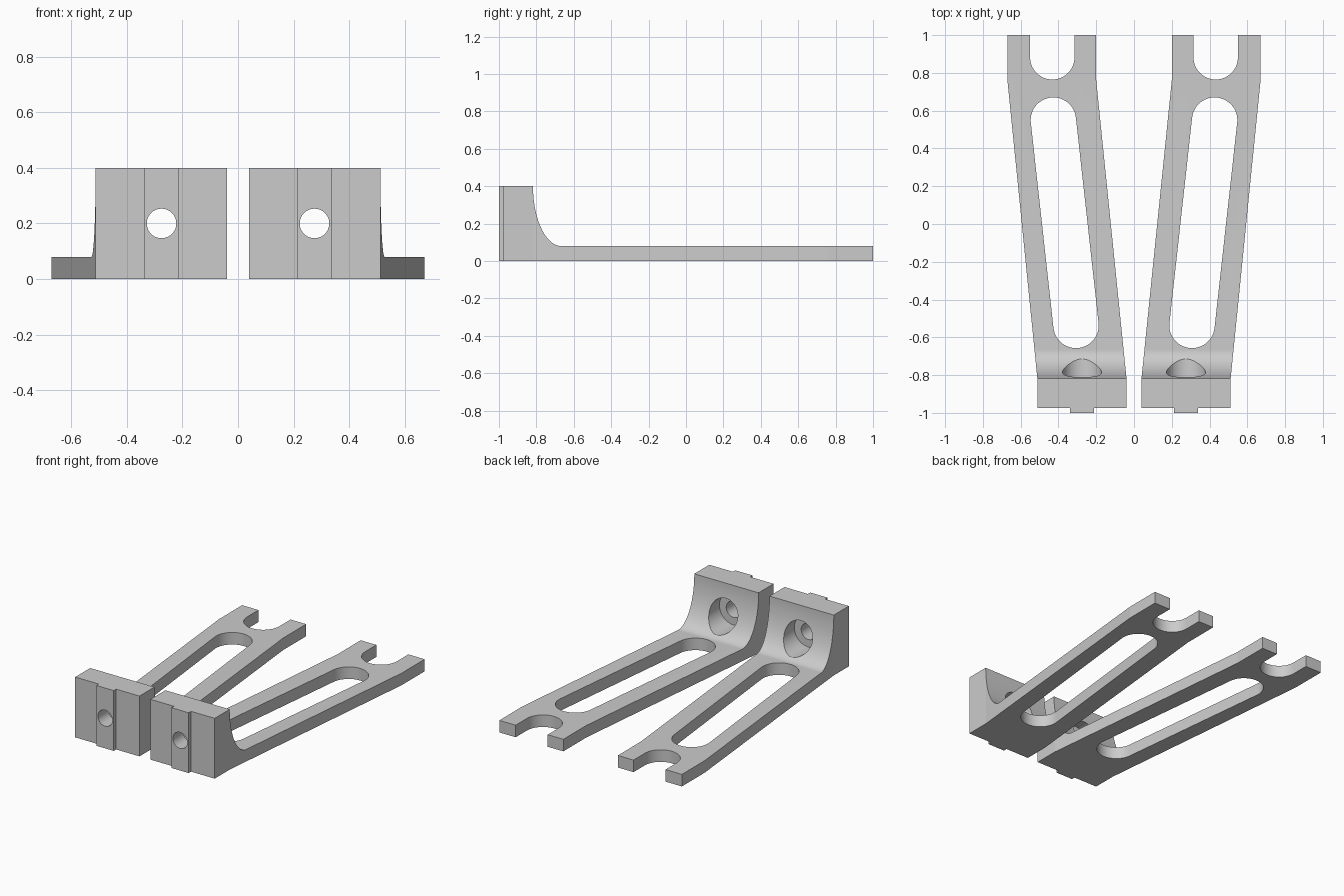
import bpy, bmesh, math
from mathutils import Vector

old = bpy.data.objects.get("Cube")
if old:
    bpy.data.objects.remove(old, do_unlink=True)

grey = bpy.data.materials.new("plain grey")
grey.use_nodes = True
COLOUR = (0.6, 0.6, 0.6, 1)
grey.diffuse_color = COLOUR
grey.node_tree.nodes["Principled BSDF"].inputs["Base Color"].default_value = COLOUR


def arc(cx, cy, rx, ry, start, end, steps=48):
    """Points on an elliptical arc, angles in degrees."""
    angles = [math.radians(start + (end - start) * i / steps) for i in range(steps + 1)]
    return [(cx + rx * math.cos(a), cy + ry * math.sin(a)) for a in angles]


def prism(name, points, axis, low, high):
    """Extrude a closed 2D outline along the x, y or z axis."""
    place = {"x": lambda u, v, d: (d, u, v),
             "y": lambda u, v, d: (u, d, v),
             "z": lambda u, v, d: (u, v, d)}[axis]
    bm = bmesh.new()
    face = bm.faces.new([bm.verts.new(place(u, v, low)) for u, v in points])
    moved = bmesh.ops.extrude_face_region(bm, geom=[face])["geom"]
    bmesh.ops.translate(bm, vec=Vector(place(0, 0, high - low)),
                        verts=[g for g in moved if isinstance(g, bmesh.types.BMVert)])
    bmesh.ops.recalc_face_normals(bm, faces=bm.faces)
    mesh = bpy.data.meshes.new(name)
    bm.to_mesh(mesh)
    bm.free()
    mesh.materials.append(grey)
    obj = bpy.data.objects.new(name, mesh)
    bpy.context.collection.objects.link(obj)
    return obj


def cut(target, cutter):
    """Subtract the cutter for good and delete it."""
    cutter.hide_render = True
    mod = target.modifiers.new("cut", "BOOLEAN")
    mod.operation, mod.solver, mod.object = "DIFFERENCE", "EXACT", cutter
    bpy.context.view_layer.update()
    graph = bpy.context.evaluated_depsgraph_get()
    mesh = bpy.data.meshes.new_from_object(target.evaluated_get(graph))
    target.modifiers.clear()
    target.data = mesh
    bpy.data.objects.remove(cutter, do_unlink=True)


def build_bracket(name, side):
    def flip(points):
        return [(side * u, v) for u, v in points]

    # Plan outline: tongue on the front, wall, tapering arm, forked end
    outline = [(0.04, -0.975), (0.212, -0.975), (0.212, -1), (0.338, -1),
               (0.338, -0.975), (0.512, -0.975), (0.512, -0.815),
               (0.67, 0.76), (0.67, 1), (0.55, 1)]
    outline += arc(0.4325, 0.8825, 0.1175, 0.1175, 0, -180)
    outline += [(0.315, 1), (0.2, 1), (0.2, 0.76), (0.04, -0.815)]
    body = prism(name, flip(outline), "z", 0, 0.4)

    # Curved sweep from the wall down to the thin arm
    sweep = arc(-0.665, 0.4, 0.153, 0.32, 180, 270) + [(1.1, 0.08), (1.1, 0.5), (-0.818, 0.5)]
    cut(body, prism("sweep_cutter", sweep, "x", -1, 1))

    # Long rounded slot, leaning with the arm
    lean = math.degrees(math.atan2(0.12, 1.087))
    slot = (arc(0.427, 0.55, 0.12, 0.12, -lean, 180 - lean)
            + arc(0.307, -0.537, 0.12, 0.12, 180 - lean, 360 - lean))
    cut(body, prism("slot_cutter", flip(slot), "z", -0.1, 0.2))

    # Bolt hole with a counterbore behind it
    for radius, low, high in ((0.053, -1.1, -0.5), (0.103, -0.89, -0.5)):
        ring = arc(0.275, 0.2, radius, radius, 0, 360, 96)[:-1]
        cut(body, prism("bolt_cutter", flip(ring), "y", low, high))

    bpy.ops.object.select_all(action="DESELECT")
    body.select_set(True)
    bpy.context.view_layer.objects.active = body
    bpy.ops.object.shade_smooth_by_angle(angle=math.radians(5.2))


build_bracket("left_bracket", 1)
build_bracket("right_bracket", -1)
